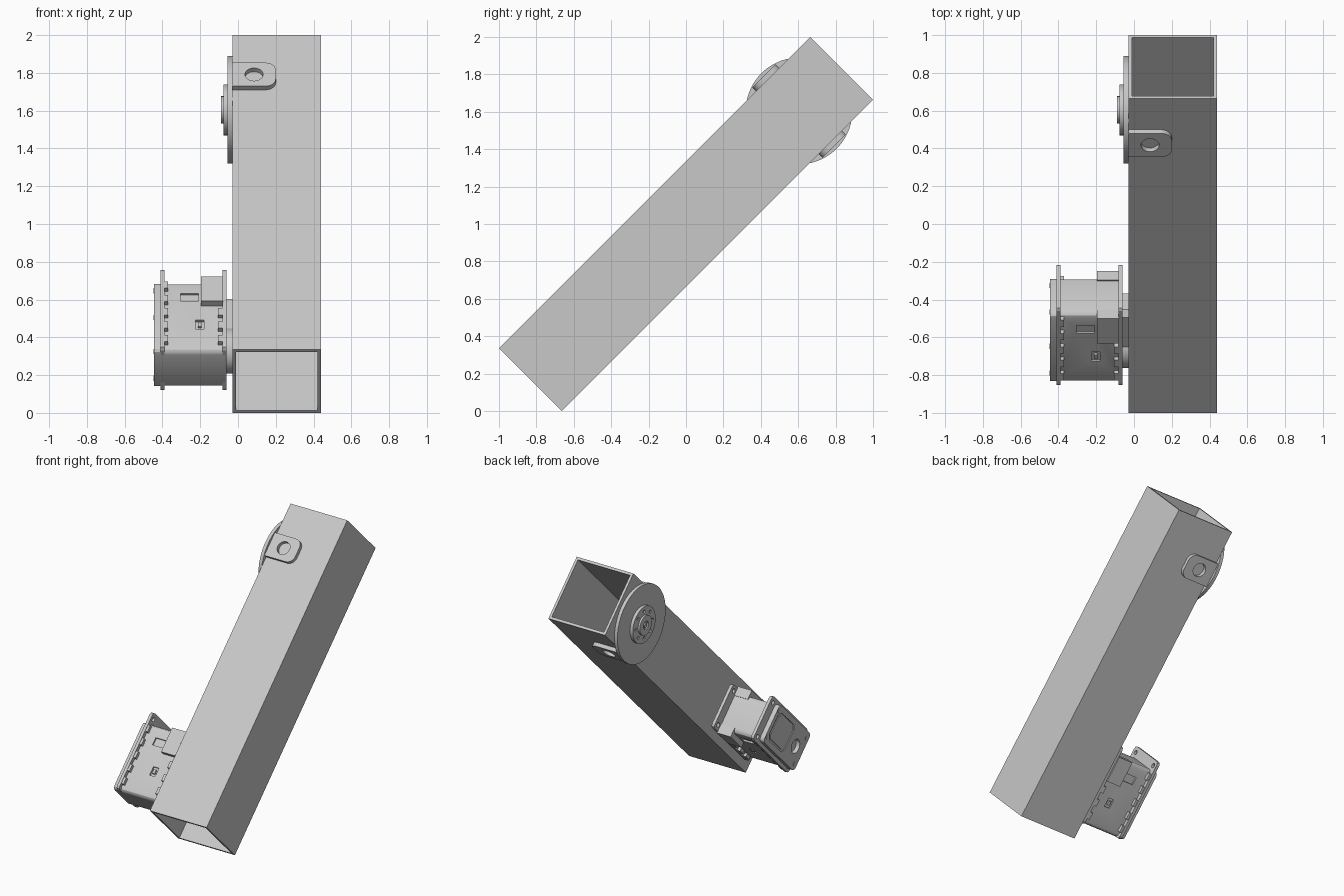
import bpy, bmesh, math
from mathutils import Matrix, Vector

cube = bpy.data.objects.get("Cube")
if cube:
    bpy.data.objects.remove(cube, do_unlink=True)

grey = bpy.data.materials.new("light_grey")
grey.use_nodes = True
COLOUR = (0.58, 0.58, 0.58, 1)
grey.diffuse_color = COLOUR
grey.node_tree.nodes["Principled BSDF"].inputs["Base Color"].default_value = COLOUR

# Everything is drawn along a straight beam (local y), then leaned back 45 degrees
LEAN = Matrix.Translation((0, 0, 1)) @ Matrix.Rotation(math.radians(45), 4, 'X')


def finish(name, bm):
    bmesh.ops.recalc_face_normals(bm, faces=bm.faces)
    mesh = bpy.data.meshes.new(name)
    bm.to_mesh(mesh)
    bm.free()
    mesh.materials.append(grey)
    obj = bpy.data.objects.new(name, mesh)
    bpy.context.collection.objects.link(obj)
    obj.matrix_world = LEAN
    return obj


def box(name, x, y, z, bevel=0, bevel_axis=0, segments=1):
    """Box from three (low, high) ranges; bevels only edges along one axis."""
    bm = bmesh.new()
    bmesh.ops.create_cube(bm, size=1)
    for v in bm.verts:
        v.co = Vector([(r[0] + r[1]) / 2 + c * (r[1] - r[0])
                       for r, c in zip((x, y, z), v.co)])
    if bevel:
        edges = [e for e in bm.edges
                 if abs((e.verts[0].co - e.verts[1].co).normalized()[bevel_axis]) > 0.9]
        bmesh.ops.bevel(bm, geom=edges, offset=bevel, segments=segments,
                        profile=0.5, affect='EDGES')
    return finish(name, bm)


def disc(name, centre, radius, depth, axis='X', sides=48):
    bm = bmesh.new()
    turn = Matrix.Rotation(math.pi / 2, 4, 'Y') if axis == 'X' else Matrix()
    bmesh.ops.create_cone(bm, cap_ends=True, segments=sides, radius1=radius,
                          radius2=radius, depth=depth,
                          matrix=Matrix.Translation(centre) @ turn)
    return finish(name, bm)


def activate(obj):
    bpy.ops.object.select_all(action='DESELECT')
    obj.select_set(True)
    bpy.context.view_layer.objects.active = obj


def cut(obj, *cutters):
    for cutter in cutters:
        cutter.hide_render = True
        activate(obj)
        mod = obj.modifiers.new("cut", 'BOOLEAN')
        mod.operation = 'DIFFERENCE'
        mod.solver = 'EXACT'
        mod.object = cutter
        bpy.ops.object.modifier_apply(modifier=mod.name)
        bpy.data.objects.remove(cutter, do_unlink=True)


def smooth(obj):
    activate(obj)
    bpy.ops.object.shade_smooth_by_angle(angle=math.radians(30))


# Hollow square beam
HALF = 0.237
END = 1.177
LEFT, RIGHT = 0.44, -0.03
WALL = 0.019
beam = box("beam", (RIGHT, LEFT), (-END, END), (-HALF, HALF))
cut(beam, box("beam_bore", (RIGHT + WALL, LEFT - WALL), (-2, 2),
              (-HALF + WALL, HALF - WALL)))

# Round joint flange with stepped hub
JOINT = 0.855
flange = disc("joint_flange", (-0.042, JOINT, 0), 0.285, 0.025, sides=72)
smooth(flange)
hub = disc("joint_hub", (-0.065, JOINT, 0), 0.135, 0.024)
for i in range(8):
    a = math.tau * i / 8
    cut(hub, disc("bolt_hole", (-0.077, JOINT + 0.1 * math.cos(a), 0.1 * math.sin(a)),
                  0.012, 0.02, sides=12))
smooth(hub)
boss = disc("joint_boss", (-0.08, JOINT, 0), 0.072, 0.022)
cut(boss, disc("boss_groove", (-0.09, JOINT, 0), 0.03, 0.02, sides=24))
smooth(boss)
smooth(disc("joint_pin", (-0.084, JOINT, 0), 0.016, 0.014, sides=24))

# Bolted ears folded over the two beam faces
for side, label in ((1, "upper"), (-1, "lower")):
    z = sorted((side * HALF, side * (HALF + 0.028)))
    ear = box(label + "_ear", (-0.14, 0.2), (JOINT - 0.088, JOINT + 0.088), z,
              bevel=0.055, bevel_axis=2, segments=6)
    cut(ear, box("ear_trim", (-0.3, RIGHT), (0, 2), (-1, 1)),
        disc("ear_hole", (0.085, JOINT, side * 0.25), 0.048, 0.2, axis='Z', sides=32))
    smooth(ear)

# Motor body between two end frames
MID = -0.02
BODY = 0.14


def span(half):
    return (MID - half, MID + half)


body = box("motor_body", (-0.41, -0.07), (-1.07, -0.555), span(BODY),
           bevel=0.03, bevel_axis=0, segments=3)
for side in (1, -1):
    face = MID + side * BODY
    near = (face - 0.012, face + 0.012)
    cut(body, box("label_recess", (-0.305, -0.21), (-0.695, -0.64), near),
        box("socket_recess", (-0.225, -0.18), (-0.905, -0.84), near))
smooth(body)

for label, x in (("outer", (-0.41, -0.388)), ("inner", (-0.083, -0.06))):
    frame = box(label + "_motor_frame", x, (-1.07, -0.48), span(0.168),
                bevel=0.024, bevel_axis=0, segments=2)
    middle = sum(x) / 2
    for y in (-1.03, -0.52):
        for z in span(0.13):
            cut(frame, disc("frame_hole", (middle, y, z), 0.016, 0.1, sides=16))
    # Screw lugs along the frame
    lug = (-0.392, -0.37) if label == "outer" else (-0.106, -0.079)
    for side in (1, -1):
        z = sorted((MID + side * (BODY - 0.01), MID + side * 0.165))
        for i in range(5):
            y = -1.0 + i * 0.1
            box(label + "_frame_lug", lug, (y - 0.025, y + 0.025), z)

# Socket blocks and raised side covers
for side in (1, -1):
    face = MID + side * BODY
    z = sorted((face - side * 0.012, face + side * 0.002))
    box("socket_plug", (-0.213, -0.192), (-0.888, -0.857), z)
    z = sorted((face - side * 0.03, face + side * 0.038))
    box("side_cover", (-0.195, -0.08), (-0.735, -0.55), z)

# Outer cap with shaft hole and a raised plate
cap = box("motor_cap", (-0.445, -0.408), (-1.07, -0.555), span(0.143),
          bevel=0.03, bevel_axis=0, segments=3)
shaft = (-0.44, -0.955, MID)
cut(cap, disc("shaft_hole", shaft, 0.05, 0.05, sides=32),
    box("cap_recess", (-0.46, -0.438), (-0.85, -0.59), span(0.105), bevel=0.03))
smooth(cap)
box("cap_plate", (-0.443, -0.43), (-0.835, -0.605), span(0.09), bevel=0.025)
for y in (-1.035, -0.58):
    for z in span(0.1):
        smooth(disc("cap_screw", (-0.444, y, z), 0.014, 0.008, sides=12))

# Mount joining the motor to the beam
box("motor_mount", (-0.062, -0.028), (-1.03, -0.6), span(0.09), bevel=0.03)
smooth(disc("motor_horn", (-0.045, -0.93, MID), 0.12, 0.034))
